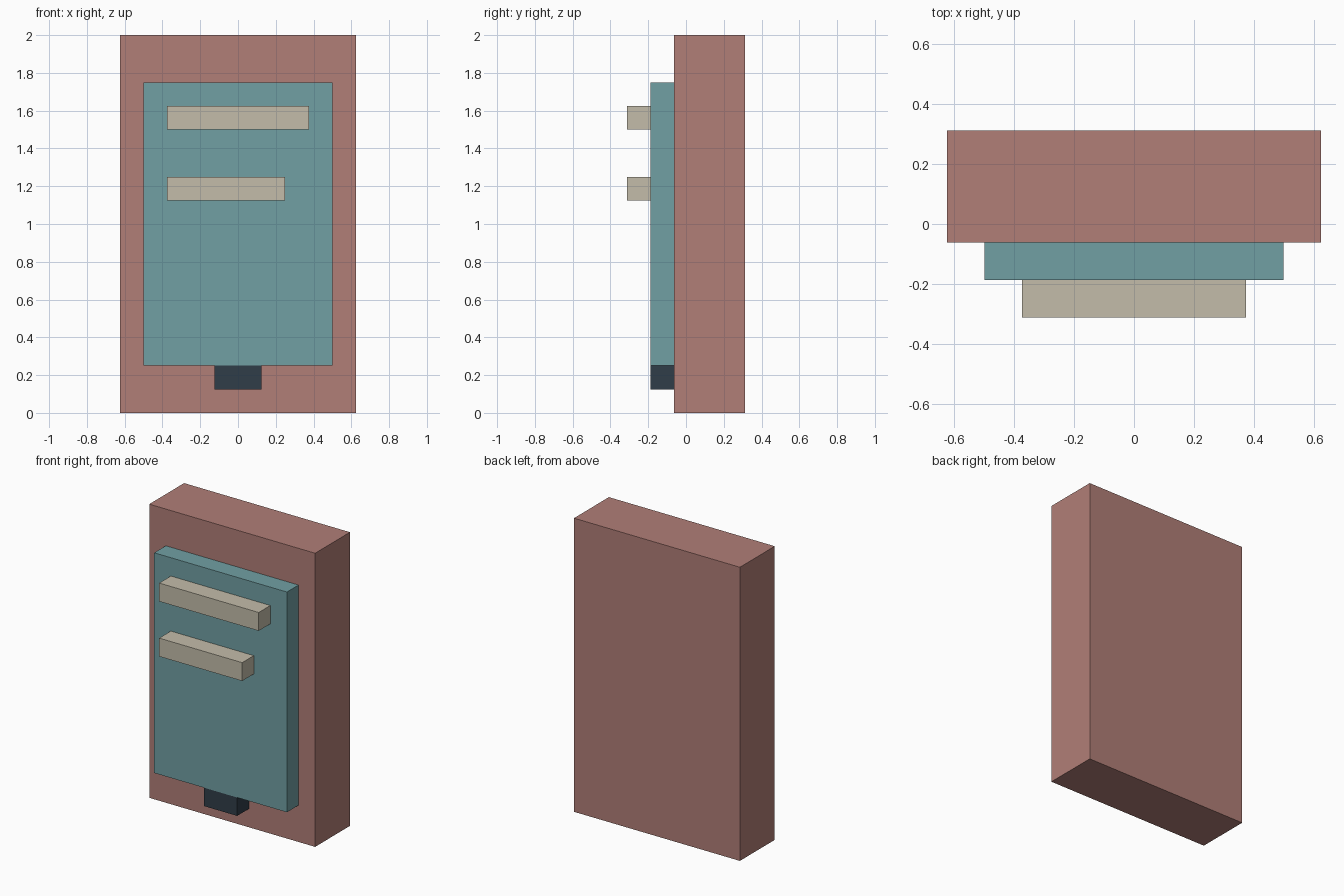
import bpy

if "Cube" in bpy.data.objects:
    bpy.data.objects.remove(bpy.data.objects["Cube"])


def material(name, rgb):
    mat = bpy.data.materials.new(name)
    mat.diffuse_color = (*rgb, 1.0)
    mat.use_nodes = True
    mat.node_tree.nodes["Principled BSDF"].inputs["Base Color"].default_value = mat.diffuse_color
    return mat


def box(name, x, y, z, mat):
    """Box from (min, max) ranges on each axis."""
    ranges = (x, y, z)
    bpy.ops.mesh.primitive_cube_add(size=1, location=[(a + b) / 2 for a, b in ranges])
    obj = bpy.context.object
    obj.name = name
    obj.scale = [b - a for a, b in ranges]
    bpy.ops.object.transform_apply(location=False, rotation=False, scale=True)
    obj.data.materials.append(mat)
    return obj


red = material("body_red", (0.44, 0.21, 0.185))
teal = material("screen_teal", (0.165, 0.35, 0.37))
cream = material("bar_cream", (0.55, 0.505, 0.40))
dark = material("button_dark", (0.03, 0.047, 0.066))

# Handheld body
box("body", (-0.625, 0.625), (-0.0625, 0.3125), (0, 2), red)

# Raised screen and the button below it
front = (-0.1875, -0.0625)
box("screen", (-0.5, 0.5), front, (0.25, 1.75), teal)
box("button", (-0.125, 0.125), front, (0.125, 0.25), dark)

# Raised bars on the screen: right end, bottom height
for name, right, bottom in (("upper_bar", 0.375, 1.5), ("lower_bar", 0.25, 1.125)):
    box(name, (-0.375, right), (-0.3125, -0.1875), (bottom, bottom + 0.125), cream)
